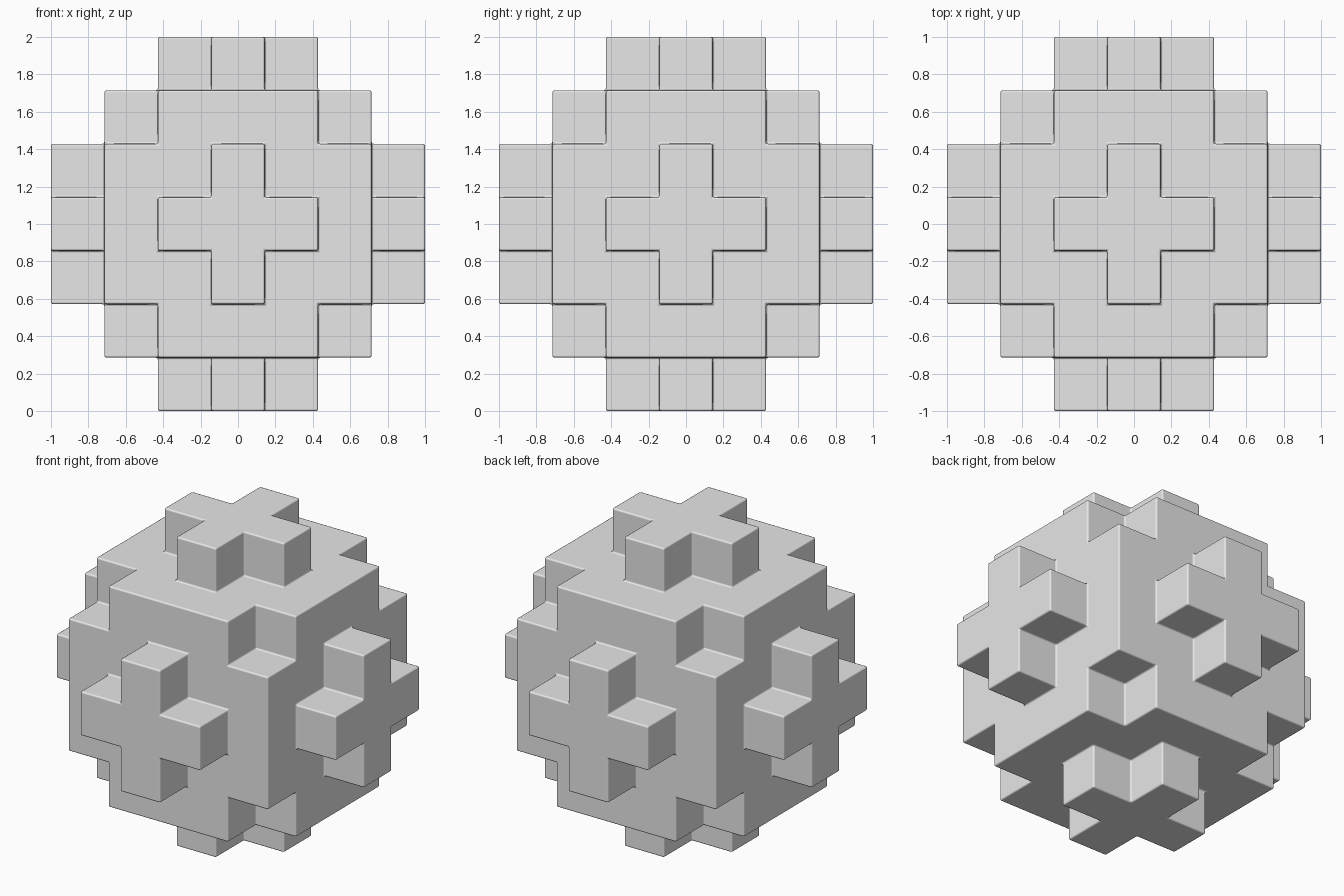
import bpy, bmesh, math
from itertools import product
from mathutils import Vector

if "Cube" in bpy.data.objects:
    bpy.data.objects.remove(bpy.data.objects["Cube"])

U = 2 / 7  # one block

# Blocks: a 5x5x5 core with its corners notched, and a raised plus on each side
def filled(c):
    a = sorted(abs(v) for v in c)
    if a[2] <= 2:
        return a != [2, 2, 2]
    return a[2] == 3 and a[0] + a[1] <= 1

# Outer skin of the block shape
bm = bmesh.new()
corners = {}

def vert(p):
    key = tuple(round(v * 2) for v in p)
    if key not in corners:
        corners[key] = bm.verts.new((p[0] * U, p[1] * U, p[2] * U + 1))
    return corners[key]

for c in product(range(-3, 4), repeat=3):
    if not filled(c):
        continue
    for axis, sign in product(range(3), (-1, 1)):
        n = Vector((0, 0, 0))
        n[axis] = sign
        centre = Vector(c)
        if filled([round(v) for v in centre + n]):
            continue
        s = Vector((0, 0, 0))
        s[(axis + 1) % 3] = 0.5
        t = n.cross(s)
        mid = centre + n * 0.5
        bm.faces.new([vert(mid + d) for d in (-s - t, s - t, s + t, -s + t)])

bm.normal_update()
for f in bm.faces:
    f.smooth = True
mesh = bpy.data.meshes.new("block_ball")
bm.to_mesh(mesh)
bm.free()

ball = bpy.data.objects.new("block_ball", mesh)
bpy.context.collection.objects.link(ball)

# Small rounded edges
bevel = ball.modifiers.new("rounded_edges", 'BEVEL')
bevel.width = 0.011
bevel.segments = 2
bevel.limit_method = 'ANGLE'
bevel.angle_limit = math.radians(40)
bevel.harden_normals = True

# Plain grey
grey = bpy.data.materials.new("plain_grey")
grey.diffuse_color = (0.8, 0.8, 0.8, 1)
grey.use_nodes = True
grey.node_tree.nodes["Principled BSDF"].inputs["Base Color"].default_value = grey.diffuse_color
mesh.materials.append(grey)
